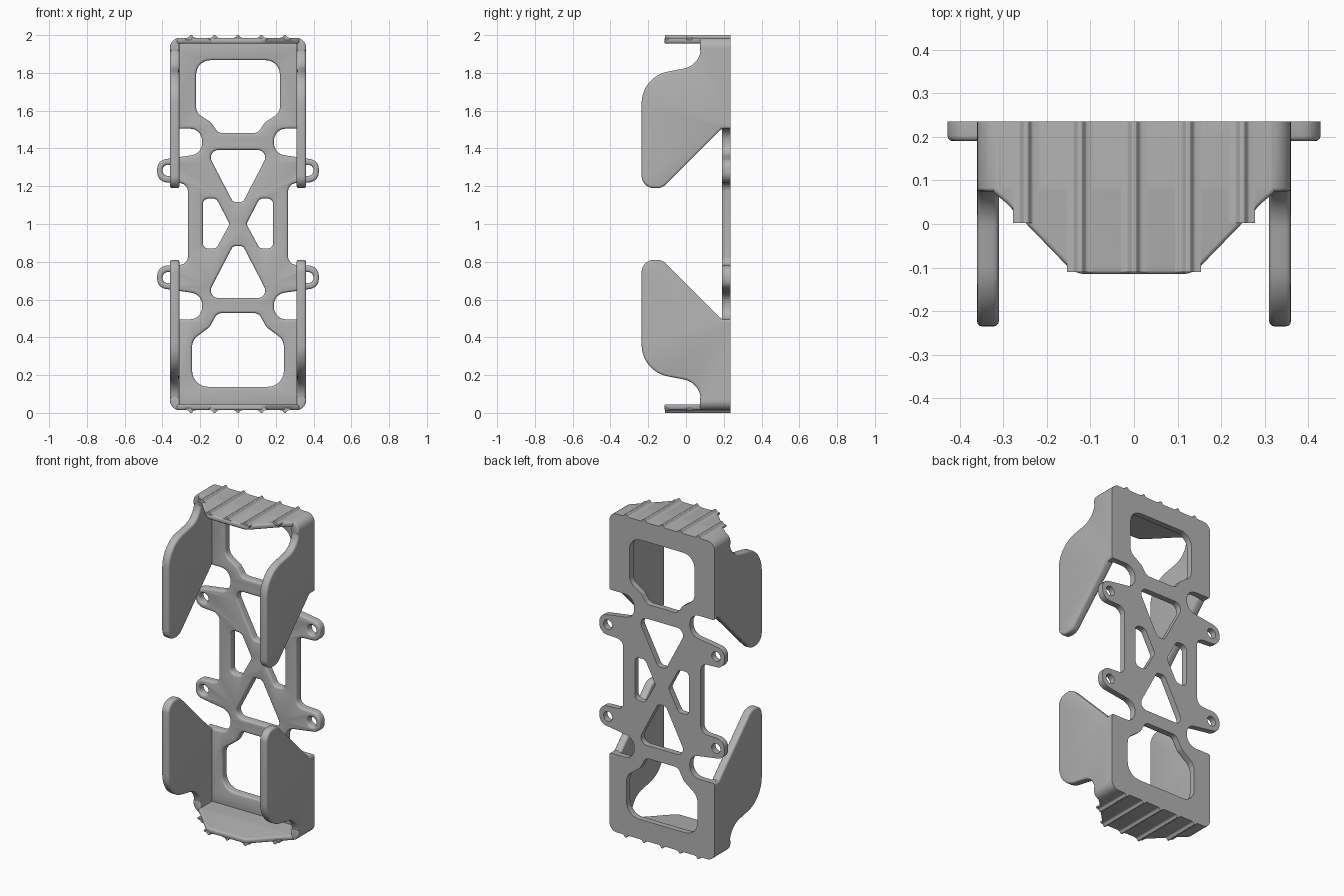
import bpy, bmesh, math
from mathutils import Vector

old = bpy.data.objects.get("Cube")
if old:
    bpy.data.objects.remove(old)

grey = bpy.data.materials.new("plain grey")
grey.use_nodes = True
grey.diffuse_color = (0.45, 0.45, 0.45, 1)
grey.node_tree.nodes["Principled BSDF"].inputs["Base Color"].default_value = grey.diffuse_color

BACK = 0.235


def rounded(corners, steps=7):
    """Closed outline from (x, y, radius) corners with circular fillets."""
    out = []
    for i, (x, y, r) in enumerate(corners):
        p = Vector((x, y))
        a = Vector(corners[i - 1][:2]) - p
        b = Vector(corners[(i + 1) % len(corners)][:2]) - p
        a.normalize()
        b.normalize()
        half = a.angle(b) / 2
        if r <= 0 or half > 1.55:
            out.append(p)
            continue
        centre = p + (a + b).normalized() * (r / math.sin(half))
        start = p + a * (r / math.tan(half)) - centre
        end = p + b * (r / math.tan(half)) - centre
        sweep = start.angle_signed(end)
        for k in range(steps + 1):
            t = -sweep * k / steps
            c, s = math.cos(t), math.sin(t)
            out.append(centre + Vector((start.x * c - start.y * s, start.x * s + start.y * c)))
    return out


def mirror_x(half):
    return half + [(-x, y, r) for x, y, r in reversed(half)]


def circle(x, y, r, n=24):
    return [Vector((x + r * math.cos(math.tau * k / n), y + r * math.sin(math.tau * k / n)))
            for k in range(n)]


def slab(name, loops, lo, hi, bevel, place):
    """Extrude outlines (first outer, then holes), place them and trim flat at the back."""
    cu = bpy.data.curves.new(name, 'CURVE')
    cu.dimensions = '2D'
    cu.fill_mode = 'BOTH'
    cu.extrude = (hi - lo) / 2 - bevel
    cu.bevel_depth = bevel
    cu.bevel_resolution = 2
    cu.offset = -bevel
    for loop in loops:
        sp = cu.splines.new('POLY')
        sp.points.add(len(loop) - 1)
        for pt, co in zip(sp.points, loop):
            pt.co = (co[0], co[1], 0, 1)
        sp.use_cyclic_u = True
    tmp = bpy.data.objects.new(name + " outline", cu)
    bpy.context.collection.objects.link(tmp)
    deps = bpy.context.evaluated_depsgraph_get()
    deps.update()
    me = bpy.data.meshes.new_from_object(tmp.evaluated_get(deps))
    bpy.data.objects.remove(tmp)
    bpy.data.curves.remove(cu)

    bm = bmesh.new()
    bm.from_mesh(me)
    for v in bm.verts:
        v.co = place(v.co.x, v.co.y, v.co.z + (lo + hi) / 2)
    bmesh.ops.remove_doubles(bm, verts=bm.verts, dist=0.00002)
    if max(v.co.y for v in bm.verts) > BACK + 0.001:
        cut = bmesh.ops.bisect_plane(bm, geom=bm.verts[:] + bm.edges[:] + bm.faces[:],
                                     plane_co=(0, BACK, 0), plane_no=(0, 1, 0), clear_outer=True)
        rim = [e for e in cut["geom_cut"] if isinstance(e, bmesh.types.BMEdge)]
        bmesh.ops.triangle_fill(bm, edges=rim, use_beauty=True, normal=(0, 1, 0))
    bmesh.ops.recalc_face_normals(bm, faces=bm.faces)
    for f in bm.faces:
        f.smooth = True
        f.material_index = 0
    bm.to_mesh(me)
    bm.free()
    me.name = name
    me.materials.clear()
    me.materials.append(grey)
    me.set_sharp_from_angle(angle=math.radians(32))
    ob = bpy.data.objects.new(name, me)
    bpy.context.collection.objects.link(ob)
    return ob


# Back plate: one quarter of the outline, mirrored twice
quarter = [(.35, 1.97, .05), (.35, 1.505, 0), (.19, 1.505, .065), (.19, 1.372, .065),
           (.428, 1.337, .052), (.428, 1.222, .055), (.265, 1.215, .045)]
side = quarter + [(x, 2 - z, r) for x, z, r in reversed(quarter)]
plate = [rounded(mirror_x(side))]

# Windows, truss openings and lug holes
plate.append(rounded(mirror_x([(.222, 1.867, .075), (.222, 1.59, .06), (.14, 1.535, .04), (.105, 1.482, .04)])))
plate.append(rounded(mirror_x([(.243, .138, .085), (.243, .385, .07), (.15, .455, .05), (.11, .528, .04)])))
triangle = mirror_x([(.17, 1.392, .04), (.027, 1.117, .025)])
plate.append(rounded(triangle))
plate.append(rounded([(x, 2 - z, r) for x, z, r in triangle]))
slot = [(.186, 1.135, .03), (.115, 1.135, .03), (.044, 1, .025), (.115, .87, .03), (.186, .87, .03)]
for s in (1, -1):
    plate.append(rounded([(s * x, z, r) for x, z, r in slot]))
    for z in (1.284, .716):
        plate.append(circle(s * .37, z, .03))
slab("back_plate", plate, .19, .255, .012, lambda x, y, d: (x, d, y))

# Outlines of the wings, end shelves, corners and grip ridges
wing = rounded([(.27, 1.945, 0), (.078, 1.945, 0), (.078, 1.84, .11), (-.235, 1.78, .17),
                (-.235, 1.19, .065), (-.125, 1.19, .07), (.19, 1.505, 0), (.27, 1.505, 0)], 10)
shelf = rounded(mirror_x([(.325, .27, 0), (.325, .075, .02), (.295, .05, .02), (.135, -.115, .06)]))
corner = rounded([(.36, 1.915, 0), (.36, 1.985, .05), (.3, 1.985, 0), (.3, 1.955, 0), (.31, 1.955, 0),
                  (.31, 1.915, 0)])
ridge = mirror_x([(.03, -.01, 0), (.03, 0, 0), (.014, .002, .01), (.005, .015, .004)])

for end in ("top", "bottom"):
    def flip(z):
        return z if end == "top" else 2 - z

    slab(end + "_shelf", [shelf], 1.955, 1.985, .01, lambda x, y, d: (x, y, flip(d)))
    for label, s in (("left", 1), ("right", -1)):
        slab(f"{end}_{label}_wing", [wing], .31, .36, .012,
             lambda a, b, d: (s * d, a, flip(b)))
        slab(f"{end}_{label}_corner", [corner], .075, .27, .008,
             lambda a, b, d: (s * a, d, flip(b)))
    for i in range(-2, 3):
        x0 = i * .124
        front = .002 if abs(i) == 2 else -.11
        slab(f"{end}_grip_ridge_{i + 3}", [rounded(ridge, 4)], front, BACK, 0,
             lambda a, b, d: (x0 + a, d, flip(1.985 + b)))
